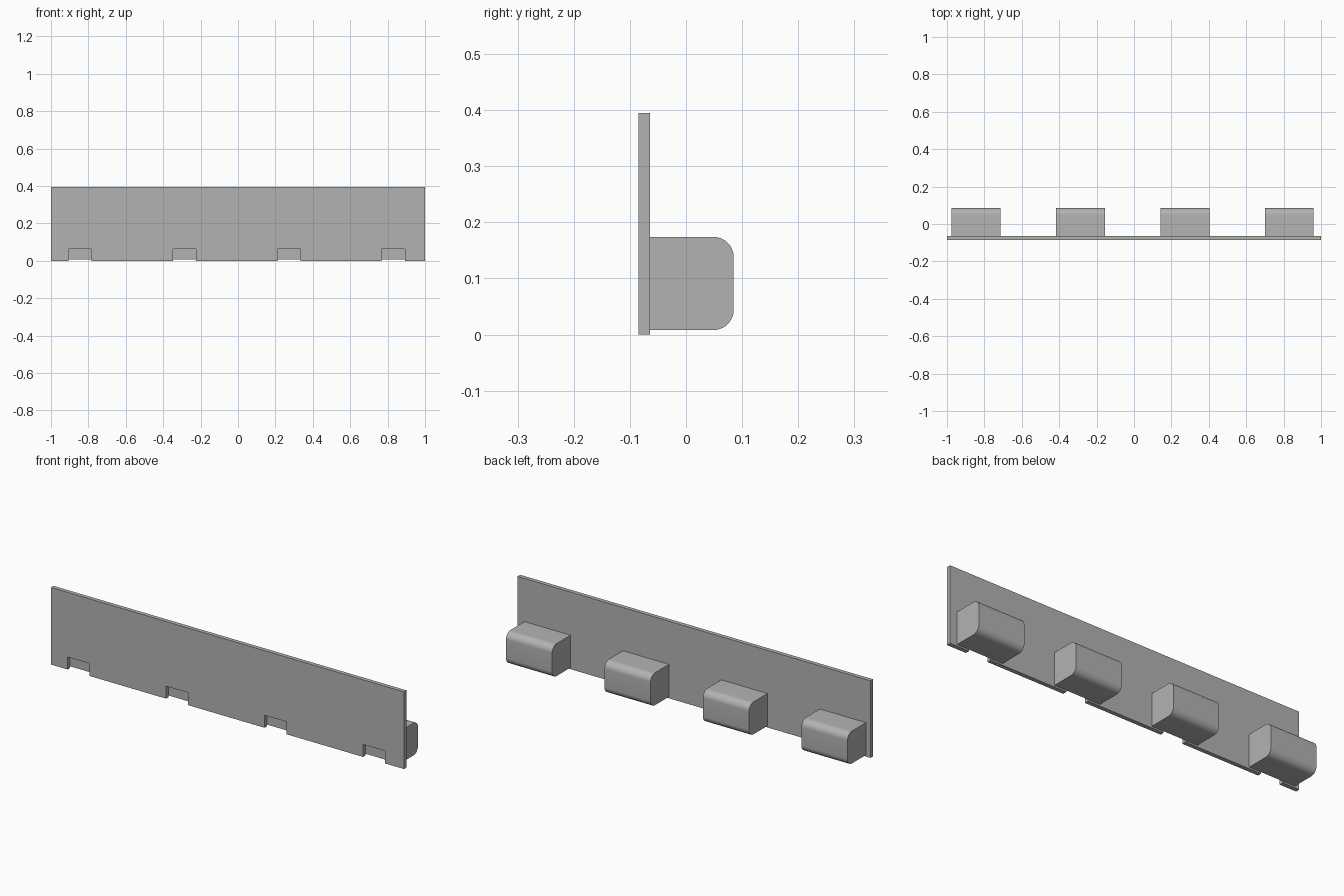
import bpy, bmesh, math
from mathutils import Vector

cube = bpy.data.objects.get("Cube")
if cube:
    bpy.data.objects.remove(cube, do_unlink=True)

grey = bpy.data.materials.new("plain grey")
grey.use_nodes = True
colour = (0.45, 0.45, 0.45, 1)
grey.diffuse_color = colour
grey.node_tree.nodes["Principled BSDF"].inputs["Base Color"].default_value = colour

FRONT, PLATE_BACK, BACK = -0.085, -0.064, 0.085
HEIGHT = 0.395
CENTRES = [-0.844 + 0.558 * i for i in range(4)]


def extrude_profile(name, points, offset):
    """Make a solid by extruding a closed planar outline."""
    bm = bmesh.new()
    face = bm.faces.new([bm.verts.new(p) for p in points])
    result = bmesh.ops.extrude_face_region(bm, geom=[face])
    moved = [v for v in result["geom"] if isinstance(v, bmesh.types.BMVert)]
    bmesh.ops.translate(bm, verts=moved, vec=Vector(offset))
    bmesh.ops.recalc_face_normals(bm, faces=bm.faces)
    mesh = bpy.data.meshes.new(name)
    bm.to_mesh(mesh)
    bm.free()
    mesh.materials.append(grey)
    obj = bpy.data.objects.new(name, mesh)
    bpy.context.collection.objects.link(obj)
    return obj


# Upright plate with a notch in its lower edge at each block
half_notch, notch_top = 0.062, 0.064
outline = [(-1, 0)]
for c in CENTRES:
    l, r = c - half_notch, c + half_notch
    outline += [(l, 0), (l, notch_top), (r, notch_top), (r, 0)]
outline += [(1, 0), (1, HEIGHT), (-1, HEIGHT)]
extrude_profile("back_plate", [(x, FRONT, z) for x, z in outline],
                (0, PLATE_BACK - FRONT, 0))

# Blocks with two rounded outer edges
low, high, radius, steps = 0.008, 0.174, 0.036, 10
width = 0.261
section = [(PLATE_BACK, low)]
for cz, start in ((low + radius, -90), (high - radius, 0)):
    for i in range(steps + 1):
        a = math.radians(start + 90 * i / steps)
        section.append((BACK - radius + radius * math.cos(a),
                        cz + radius * math.sin(a)))
section.append((PLATE_BACK, high))

for n, c in enumerate(CENTRES, 1):
    block = extrude_profile(f"rounded_block_{n}",
                            [(c - width / 2, y, z) for y, z in section],
                            (width, 0, 0))
    bpy.ops.object.select_all(action="DESELECT")
    block.select_set(True)
    bpy.context.view_layer.objects.active = block
    bpy.ops.object.shade_smooth_by_angle(angle=math.radians(30))
